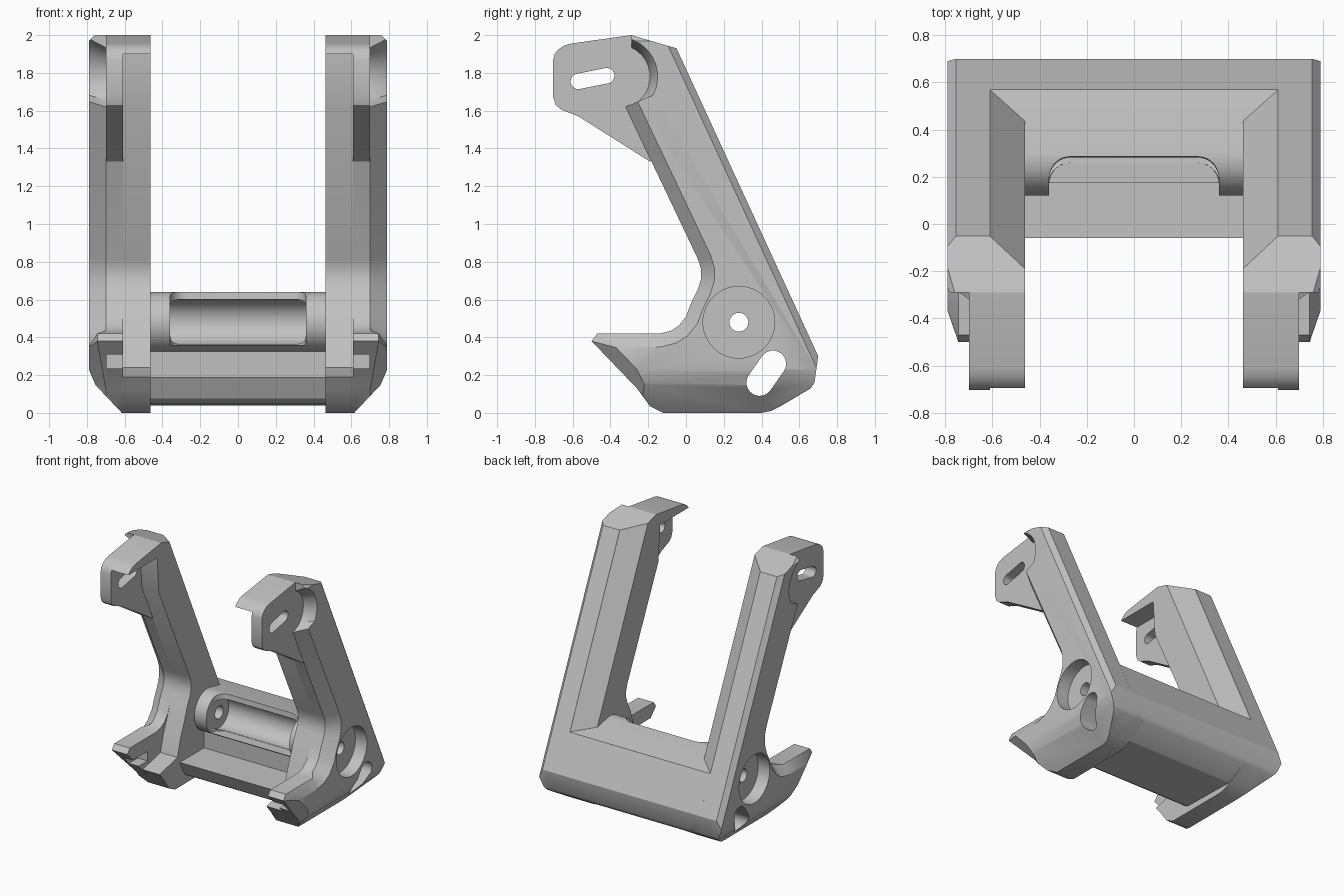
import bpy, bmesh
from math import cos, sin, atan2, degrees, radians
from mathutils import Vector, Matrix

cube = bpy.data.objects.get("Cube")
if cube:
    bpy.data.objects.remove(cube, do_unlink=True)

grey = bpy.data.materials.new("satin_grey")
grey.use_nodes = True
colour = (0.54, 0.54, 0.54, 1)
grey.diffuse_color = colour
grey.node_tree.nodes["Principled BSDF"].inputs["Base Color"].default_value = colour


def arc(cy, cz, r, a0, a1, n=12):
    """Points on an arc, angles in degrees."""
    step = radians(a1 - a0) / n
    return [(cy + r * cos(radians(a0) + step * i), cz + r * sin(radians(a0) + step * i))
            for i in range(n + 1)]


def capsule(a, b, r):
    """Rounded slot outline between two centres."""
    ang = degrees(atan2(b[1] - a[1], b[0] - a[0]))
    return arc(*b, r, ang - 90, ang + 90) + arc(*a, r, ang + 90, ang + 270)


def inset(outline, offsets):
    """Move every edge of an anticlockwise outline inwards by its own amount."""
    pts = [Vector(p) for p in outline]
    result = []
    for i, p in enumerate(pts):
        d1 = (p - pts[i - 1]).normalized()
        d2 = (pts[(i + 1) % len(pts)] - p).normalized()
        n1, n2 = Vector((-d1.y, d1.x)), Vector((-d2.y, d2.x))
        m = Matrix((n1, n2))
        o = Vector((offsets[i - 1], offsets[i]))
        if abs(m.determinant()) > 0.02:
            result.append(p + m.inverted() @ o)
        else:
            result.append(p + (n1 * o.x + n2 * o.y) / 2)
    return result


def loft(name, rings, planes=()):
    """Solid through (x, yz outline) rings, trimmed by (point, normal) planes."""
    bm = bmesh.new()
    loops = [[bm.verts.new((x, p[0], p[1])) for p in pts] for x, pts in rings]
    n = len(loops[0])
    for a, b in zip(loops, loops[1:]):
        for i in range(n):
            j = (i + 1) % n
            bm.faces.new((a[i], a[j], b[j], b[i]))
    bm.faces.new(loops[0][::-1])
    bm.faces.new(loops[-1])
    for co, no in planes:
        bmesh.ops.bisect_plane(bm, geom=bm.verts[:] + bm.edges[:] + bm.faces[:],
                               plane_co=co, plane_no=no, clear_outer=True)
        bmesh.ops.holes_fill(bm, edges=[e for e in bm.edges if e.is_boundary])
    bmesh.ops.recalc_face_normals(bm, faces=bm.faces[:])
    mesh = bpy.data.meshes.new(name)
    bm.to_mesh(mesh)
    bm.free()
    obj = bpy.data.objects.new(name, mesh)
    bpy.context.collection.objects.link(obj)
    mesh.materials.append(grey)
    return obj


def prism(name, outline, x0, x1, planes=()):
    return loft(name, [(x0, outline), (x1, outline)], planes)


def cutter(outline, x0, x1):
    obj = prism("cutter", outline, x0, x1)
    obj.hide_render = True
    return obj


def finish(obj, cutters=(), mirror=True):
    """Cut, mirror and shade a part."""
    for c in cutters:
        mod = obj.modifiers.new("cut", 'BOOLEAN')
        mod.operation, mod.solver, mod.object = 'DIFFERENCE', 'EXACT', c
        mod.use_hole_tolerant = True
    if mirror:
        mod = obj.modifiers.new("mirror", 'MIRROR')
        mod.use_mirror_merge = False
    dg = bpy.context.evaluated_depsgraph_get()
    mesh = bpy.data.meshes.new_from_object(obj.evaluated_get(dg))
    obj.modifiers.clear()
    obj.data = mesh
    bpy.ops.object.select_all(action='DESELECT')
    obj.select_set(True)
    bpy.context.view_layer.objects.active = obj
    bpy.ops.object.shade_smooth_by_angle(angle=radians(28))


# Shared outlines (y, z)
base = [(-0.12, 0), (0.40, 0), (0.45, 0.01), (0.50, 0.035), (0.66, 0.13), (0.68, 0.16),
        (0.70, 0.30), (-0.05, 1.93), (-0.29, 2.0)]
relief = arc(-0.36, 1.78, 0.17, 65, -50, 10)
front = [(-0.32, 1.62), (0.065, 0.81), (0.08, 0.76), (0.08, 0.71), (0.065, 0.66), (0.03, 0.59)]
foot = [(0.0, 0.51), (-0.04, 0.46), (-0.08, 0.435), (-0.14, 0.42), (-0.47, 0.42),
        (-0.50, 0.38), (-0.26, 0.13), (-0.19, 0.035)]

# Trimming planes: back edges, underside, its upper edge and top corner
back_n = Vector((0, 1.63, 0.75)).normalized()
back_p = Vector((0, 0.70, 0.30))
outer_trim = [((0.755, *back_p.yz), Vector((1, 0, 0)) + back_n),
              ((0.615, 0, 0), (0.19, 0, -0.18)),
              ((0.79, 0, 0.23), (0.07, 0, -0.03)),
              ((0.76, 0, 2.0), (1, 0, 1))]
inner_trim = [((0.612, *back_p.yz), Vector((-0.11, 0, 0)) + back_n * 0.15)]

# Cutters
bolt_hole = cutter(arc(0.28, 0.48, 0.05, 0, 345, 23), -1, 1)
counterbore = cutter(arc(0.28, 0.48, 0.19, 0, 352.5, 47), 0.69, 1)
cable_slot = cutter(capsule((0.39, 0.16), (0.46, 0.26), 0.07), -1, 1)
tab_slot = cutter(capsule((-0.57, 1.755), (-0.42, 1.785), 0.041), 0.3, 1)
toe_slot = cutter([(-0.6, 0.235), (-0.25, 0.235), (-0.25, 0.31), (-0.6, 0.31)], 0.56, 0.695)
bore = cutter(arc(0.28, 0.48, 0.12, 0, 352.5, 47), -0.36, 0.36)

# Window in the tube, an outline in plan extruded upwards
half = [(0.36, -0.3), (0.36, 0.17)] + arc(0.27, 0.22, 0.09, 0, 90, 8)
plan = half + [(-x, y) for x, y in reversed(half)]
window = cutter(plan, 0.36, 0.9)
for v in window.data.vertices:
    v.co = (v.co.y, v.co.z, v.co.x)
    if v.co.z < 0.4:
        v.co.y -= 0.05

# Outer half of each arm with its foot, chamfered around the front
outline = base + relief + front + foot
offsets = ([0] * len(base) + [0.04] * (len(relief) - 1) + [0] +
           [0.07] * (len(front) + 4) + [0.125] + [0.07] * 3)
outer = loft("outer_arm", [(0.61, outline), (0.70, outline), (0.79, inset(outline, offsets))],
             outer_trim)
# The chamfer is narrower along the foot
for v in outer.data.vertices:
    if abs(v.co.x - 0.70) < 0.001 and v.co.y < -0.1 and 0.3 < v.co.z < 0.45:
        v.co.x = 0.745
finish(outer, [bolt_hole, counterbore, cable_slot, toe_slot])

# Inner half of each arm
inner = prism("inner_arm", base + [(-0.34, 1.9)] + front +
              [(0.0, 0.50), (-0.05, 0.38), (-0.09, 0.24), (-0.31, 0.19), (-0.26, 0.13),
               (-0.19, 0.035)], 0.463, 0.612, inner_trim)
finish(inner, [bolt_hole, cable_slot, tab_slot])

# Mounting tab with slot, and its inward lip
lip_edge = [(-0.29, 2.0), (-0.61, 1.955), (-0.645, 1.945), (-0.675, 1.925), (-0.695, 1.9)]
tab = prism("mounting_tab", [(-0.12, 1.40), (-0.17, 1.80)] + lip_edge +
            [(-0.703, 1.87), (-0.703, 1.67), (-0.69, 1.63), (-0.66, 1.605), (-0.57, 1.57),
             (-0.19, 1.33)], 0.61, 0.70)
finish(tab, [tab_slot])
lip = prism("tab_lip", [(-0.25, 1.9), (-0.25, 1.985)] + lip_edge, 0.463, 0.62)
finish(lip)

# Crossbar: floor, back wall and the tube between the arms
bar = prism("crossbar", [(-0.06, 0.19), (0.0, 0.075), (0.04, 0.05), (0.50, 0.04), (0.66, 0.13),
                         (0.68, 0.16), (0.70, 0.30), (0.57, 0.583)] +
            arc(0.28, 0.48, 0.16, 80, 255, 22) + [(0.24, 0.19)], -0.611, 0.611)
finish(bar, [bore, window, bolt_hole, cable_slot], mirror=False)

for c in (bolt_hole, counterbore, cable_slot, tab_slot, toe_slot, bore, window):
    bpy.data.objects.remove(c, do_unlink=True)
